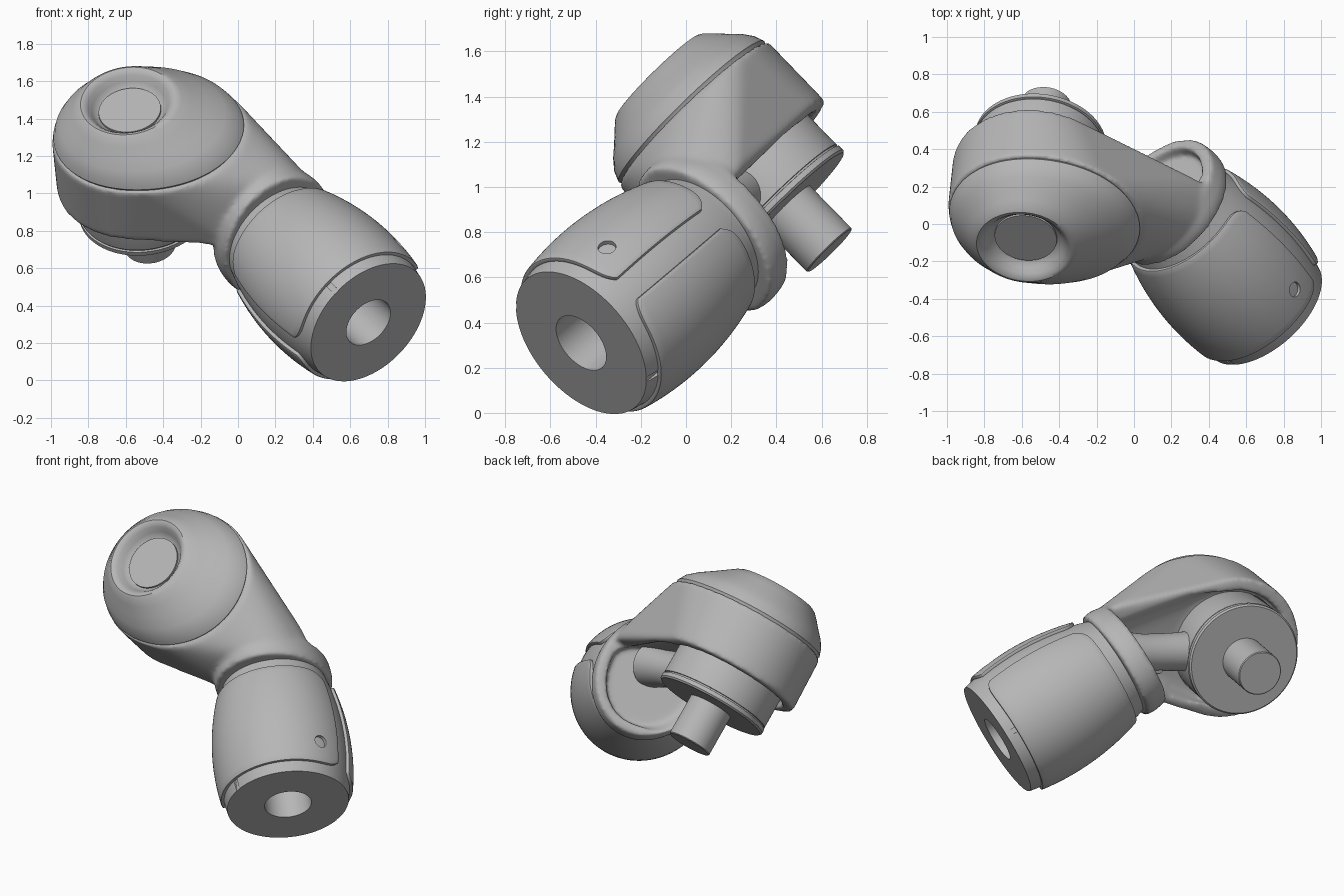
import bpy, bmesh
from math import sin, cos, pi, radians
from mathutils import Matrix, Vector

cube = bpy.data.objects.get("Cube")
if cube:
    bpy.data.objects.remove(cube, do_unlink=True)

grey = bpy.data.materials.new("warm grey")
grey.use_nodes = True
grey.diffuse_color = (0.47, 0.47, 0.47, 1)
grey.node_tree.nodes["Principled BSDF"].inputs["Base Color"].default_value = (0.47, 0.47, 0.47, 1)

# Joint frame: x across, y along the wrist, z out of the cap
down = Vector((0.107, 0.694, -0.709)).normalized()
along = Vector((-0.565, 0.62, 0.544))
along = (along - along.dot(down) * down).normalized()
across = down.cross(along)
JOINT = Matrix((across, along, -down)).transposed().to_4x4()
JOINT.translation = (-0.507, 0.393, 0.967)
# Wrist frame: z runs from the open end towards the collar
WRIST = JOINT @ Matrix.Translation((0.39, -1.57, 0)) @ Matrix.Rotation(-pi / 2, 4, 'X')
parts = []


def finish(name, bm, frame):
    bmesh.ops.recalc_face_normals(bm, faces=bm.faces)
    mesh = bpy.data.meshes.new(name)
    bm.to_mesh(mesh)
    bm.free()
    mesh.transform(frame)
    mesh.materials.append(grey)
    ob = bpy.data.objects.new(name, mesh)
    bpy.context.collection.objects.link(ob)
    parts.append(ob)
    return ob


def loft(name, rings, frame):
    """Skin a list of point rings and cap both ends."""
    bm = bmesh.new()
    loops = [[bm.verts.new(p) for p in ring] for ring in rings]
    n = len(loops[0])
    for lo, hi in zip(loops, loops[1:]):
        for i in range(n):
            j = (i + 1) % n
            bm.faces.new((lo[i], lo[j], hi[j], hi[i]))
    bm.faces.new(loops[0])
    bm.faces.new(loops[-1])
    return finish(name, bm, frame)


def egg(r, z, tip=0, n=96):
    """Circle with a bulge towards the wrist side."""
    ring = []
    for i in range(n):
        a = 2 * pi * i / n
        q = r + tip * ((1 + cos(a + radians(40))) / 2) ** 3.5
        ring.append((q * cos(a), q * sin(a), z))
    return ring


def lathe(name, profile, frame):
    return loft(name, [egg(r, z) for r, z in profile], frame)


def hull(name, points, frame):
    bm = bmesh.new()
    for p in points:
        bm.verts.new(p)
    bmesh.ops.convex_hull(bm, input=bm.verts)
    loose = [v for v in bm.verts if not v.link_faces]
    bmesh.ops.delete(bm, geom=loose, context='VERTS')
    return finish(name, bm, frame)


def apply_mod(ob, kind, **settings):
    mod = ob.modifiers.new(kind.lower(), kind)
    for key, value in settings.items():
        setattr(mod, key, value)
    bpy.context.view_layer.objects.active = ob
    bpy.ops.object.modifier_apply(modifier=mod.name)


def combine(ob, tool, operation):
    apply_mod(ob, 'BOOLEAN', operation=operation, object=tool, solver='EXACT')
    parts.remove(tool)
    bpy.data.objects.remove(tool, do_unlink=True)


def arc(rx, rz, y, start, stop, mid=0.39, n=48):
    """Arc across the wrist axis."""
    return [(mid + rx * cos(a), y, rz * sin(a))
            for a in (start + (stop - start) * i / n for i in range(n + 1))]


# Elbow housing: head blended into the collar, hollow at the back
housing = hull("elbow_housing",
               egg(0.448, 0.14) + egg(0.437, 0.5, 0.175)
               + arc(0.3, 0.37, -0.68, 0.2, pi - 0.2, 0.42)
               + arc(0.3, 0.37, -0.62, 0.2, pi - 0.2, 0.42)
               + arc(0.3, 0.37, -0.5, 0.3, 1.2, 0.4), JOINT)
collar = hull("collar", arc(0.345, 0.395, -0.72, 0, 2 * pi)
              + arc(0.35, 0.4, -0.66, 0, 2 * pi)
              + arc(0.335, 0.385, -0.57, 0, 2 * pi), JOINT)
combine(housing, collar, 'UNION')
recess = hull("recess", egg(0.37, -0.2) + egg(0.37, 0.19)
              + arc(0.23, 0.14, -0.64, 0, pi, 0.42)
              + arc(0.265, 0.32, -0.64, -pi, 0)
              + arc(0.265, 0.32, -0.4, -pi, 0), JOINT)
combine(housing, recess, 'DIFFERENCE')
apply_mod(housing, 'REMESH', mode='VOXEL', voxel_size=0.013)
apply_mod(housing, 'SMOOTH', factor=0.5, iterations=18)

# Egg-shaped cap with a round dimple
cap_rings = [(0.413, 0.46, 0.17), (0.418, 0.5, 0.17), (0.428, 0.515, 0.17), (0.413, 0.56, 0.155),
             (0.385, 0.605, 0.12), (0.345, 0.65, 0.08), (0.305, 0.698, 0.035), (0.275, 0.73, 0.01),
             (0.257, 0.741, 0), (0.24, 0.738, 0), (0.22, 0.72, 0), (0.2, 0.692, 0),
             (0.185, 0.672, 0), (0.168, 0.662, 0), (0.167, 0.673, 0)]
loft("cap", [egg(r, z, t) for r, z, t in cap_rings], JOINT)

# Drive disc and shaft on the back of the head
lathe("drive_disc", [(0.34, 0.26), (0.35, 0.24), (0.35, -0.035), (0.343, -0.037),
                     (0.343, -0.045), (0.354, -0.047), (0.354, -0.072), (0.344, -0.082)], JOINT)
lathe("drive_shaft", [(0.138, 0), (0.138, -0.345), (0.133, -0.35)], JOINT)

# Rounded arm between disc and collar, with a small bolt beside it
start, end = Vector((0.1, -0.15, 0.09)), Vector((0.42, -0.66, 0.07))
span = end - start
arm_frame = JOINT @ Matrix.Translation(start) @ span.to_track_quat('Z', 'Y').to_matrix().to_4x4()
lathe("inner_arm", [(0.13, 0), (0.115, span.length * 0.4), (0.115, span.length * 0.7),
                    (0.14, span.length)], arm_frame)
lathe("arm_bolt", [(0.03, 0.25), (0.03, 0.02), (0.024, 0.01)],
      JOINT @ Matrix.Translation((0.2, -0.48, 0)))


# Wrist sleeve with a bored end
def sleeve_radius(t):
    return 0.372 + 0.21 * t - 0.32 * t * t


bore = [(0.143, 0.4), (0.143, 0)]
outer = [(sleeve_radius(t / 20), t / 20) for t in range(18)]
sleeve = lathe("wrist_sleeve", bore + outer + [(0.3, 0.93)], WRIST)

# Key slots in the sleeve rim
for turn in (-116, 64):
    bm = bmesh.new()
    spot = Matrix.Rotation(radians(turn), 4, 'Z') @ Matrix.Translation((0.385, 0, 0.02))
    bmesh.ops.create_cube(bm, size=1, matrix=spot @ Matrix.Diagonal((0.03, 0.03, 0.12, 1)))
    combine(sleeve, finish("key_slot", bm, WRIST), 'DIFFERENCE')


# Two raised shells wrapped round the sleeve, parted by a gap on each side
def shell(name, centre):
    bm = bmesh.new()
    half, cols, rows = radians(81), 56, 18
    grid = []
    for i in range(cols + 1):
        s = 2 * i / cols - 1
        a = centre + half * s
        corner = abs(s) ** 14
        t0, t1 = 0.065 + 0.04 * corner, 0.78 - 0.07 * corner
        line = []
        for k in range(rows + 1):
            t = t0 + (t1 - t0) * k / rows
            r = sleeve_radius(t) + 0.02
            line.append(bm.verts.new((r * cos(a), r * sin(a), t)))
        grid.append(line)
    for lo, hi in zip(grid, grid[1:]):
        for k in range(rows):
            bm.faces.new((lo[k], hi[k], hi[k + 1], lo[k + 1]))
    ob = finish(name, bm, WRIST)
    apply_mod(ob, 'SOLIDIFY', thickness=0.03, offset=-1)
    apply_mod(ob, 'BEVEL', width=0.008, segments=2, limit_method='ANGLE', angle_limit=radians(50))
    return ob


upper = shell("upper_shell", -pi / 2)
shell("lower_shell", pi / 2)

# Screw hole through the upper shell
hole_frame = WRIST @ Matrix.Rotation(radians(-29), 4, 'Z') @ Matrix.Translation((0.38, 0, 0.206)) \
    @ Matrix.Rotation(pi / 2, 4, 'Y')
combine(upper, lathe("screw_hole", [(0.04, -0.06), (0.04, 0.12)], hole_frame), 'DIFFERENCE')

# Smooth shading: soft on the housing, crisp edges on the rest
for ob in parts:
    bpy.ops.object.select_all(action='DESELECT')
    ob.select_set(True)
    bpy.context.view_layer.objects.active = ob
    bpy.ops.object.shade_smooth_by_angle(angle=radians(80 if ob is housing else 35))
